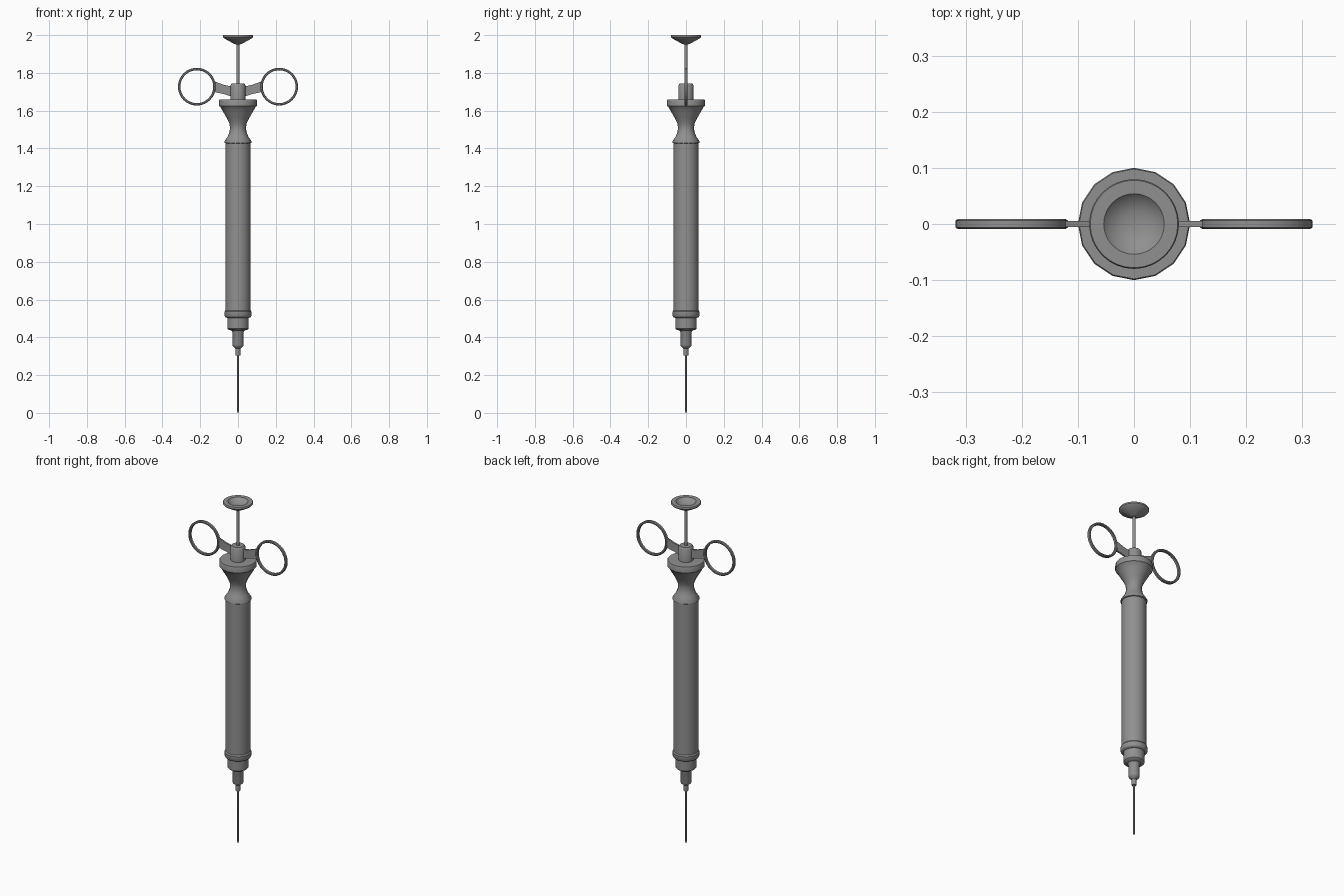
import bpy, bmesh, math
from mathutils import Vector

if "Cube" in bpy.data.objects:
    bpy.data.objects.remove(bpy.data.objects["Cube"])

# Dark grey metal
metal = bpy.data.materials.new("dark_metal")
metal.diffuse_color = (0.28, 0.28, 0.28, 1)
metal.use_nodes = True
metal.node_tree.nodes["Principled BSDF"].inputs["Base Color"].default_value = metal.diffuse_color


def finish(name, bm, angle=35):
    bmesh.ops.recalc_face_normals(bm, faces=bm.faces)
    mesh = bpy.data.meshes.new(name)
    bm.to_mesh(mesh)
    bm.free()
    mesh.materials.append(metal)
    obj = bpy.data.objects.new(name, mesh)
    bpy.context.collection.objects.link(obj)
    bpy.ops.object.select_all(action='DESELECT')
    obj.select_set(True)
    bpy.context.view_layer.objects.active = obj
    bpy.ops.object.shade_smooth_by_angle(angle=math.radians(angle))
    return obj


def lathe(name, profile, sides=32, angle=35):
    """Revolve (radius, z) points around z and cap both ends."""
    bm = bmesh.new()
    rings = []
    for r, z in profile:
        rings.append([bm.verts.new((r * math.cos(2 * math.pi * i / sides),
                                    r * math.sin(2 * math.pi * i / sides), z))
                      for i in range(sides)])
    for a, b in zip(rings, rings[1:]):
        for i in range(sides):
            j = (i + 1) % sides
            bm.faces.new((a[i], a[j], b[j], b[i]))
    bm.faces.new(rings[0])
    bm.faces.new(rings[-1])
    return finish(name, bm, angle)


def finger_ring(name, side):
    """Flat band with rounded edges, standing in the xz plane."""
    section = [(0.087, -0.006), (0.09, -0.009), (0.096, -0.009), (0.1, -0.006),
               (0.1, 0.006), (0.096, 0.009), (0.09, 0.009), (0.087, 0.006)]
    n, m = 32, len(section)
    bm = bmesh.new()
    loops = []
    for i in range(n):
        a = 2 * math.pi * i / n
        loops.append([bm.verts.new((side * 0.218 + r * math.cos(a), y,
                                    1.727 + r * math.sin(a))) for r, y in section])
    for i in range(n):
        for k in range(m):
            bm.faces.new((loops[i][k], loops[i][(k + 1) % m],
                          loops[(i + 1) % n][(k + 1) % m], loops[(i + 1) % n][k]))
    return finish(name, bm)


def arm(name, side):
    """Thin plate joining the collar to a finger ring."""
    outline = [(0.03, 1.673), (0.075, 1.688), (0.122, 1.698), (0.122, 1.754),
               (0.075, 1.737), (0.03, 1.727)]
    bm = bmesh.new()
    face = bm.faces.new([bm.verts.new((side * x, -0.005, z)) for x, z in outline])
    new = bmesh.ops.extrude_face_region(bm, geom=[face])['geom']
    bmesh.ops.translate(bm, vec=Vector((0, 0.01, 0)),
                        verts=[v for v in new if isinstance(v, bmesh.types.BMVert)])
    return finish(name, bm)


# Needle and stepped hub
lathe("needle", [(0.002, 0), (0.005, 0.012), (0.005, 0.32)], 12)
lathe("needle_hub", [(0.012, 0.305), (0.013, 0.34), (0.018, 0.345), (0.027, 0.352),
                     (0.03, 0.36), (0.03, 0.428), (0.034, 0.436), (0.05, 0.44),
                     (0.056, 0.446), (0.057, 0.51)])
lathe("lower_collar", [(0.057, 0.503), (0.067, 0.507), (0.071, 0.513),
                       (0.071, 0.536), (0.066, 0.543)])

# Barrel
lathe("barrel", [(0.066, 0.53), (0.066, 1.435)], 32)

# Flared neck with flange
lathe("neck", [(0.066, 1.427), (0.072, 1.43), (0.072, 1.437), (0.055, 1.462),
               (0.045, 1.487), (0.042, 1.51), (0.046, 1.533), (0.06, 1.562),
               (0.08, 1.596), (0.093, 1.62), (0.1, 1.626), (0.1, 1.656),
               (0.098, 1.66)], 16)
lathe("plunger_collar", [(0.04, 1.65), (0.04, 1.734), (0.033, 1.744)], 32)

# Plunger rod and dished thumb rest
lathe("plunger_rod", [(0.008, 1.73), (0.008, 1.97)], 16)
lathe("thumb_rest", [(0.008, 1.95), (0.018, 1.953), (0.045, 1.967), (0.075, 1.984),
                     (0.08, 1.99), (0.08, 1.997), (0.078, 2.0), (0.054, 2.0),
                     (0.045, 1.99), (0.025, 1.981), (0.006, 1.979)])

# Finger grips
for label, side in (("left", -1), ("right", 1)):
    finger_ring("finger_ring_" + label, side)
    arm("ring_arm_" + label, side)
